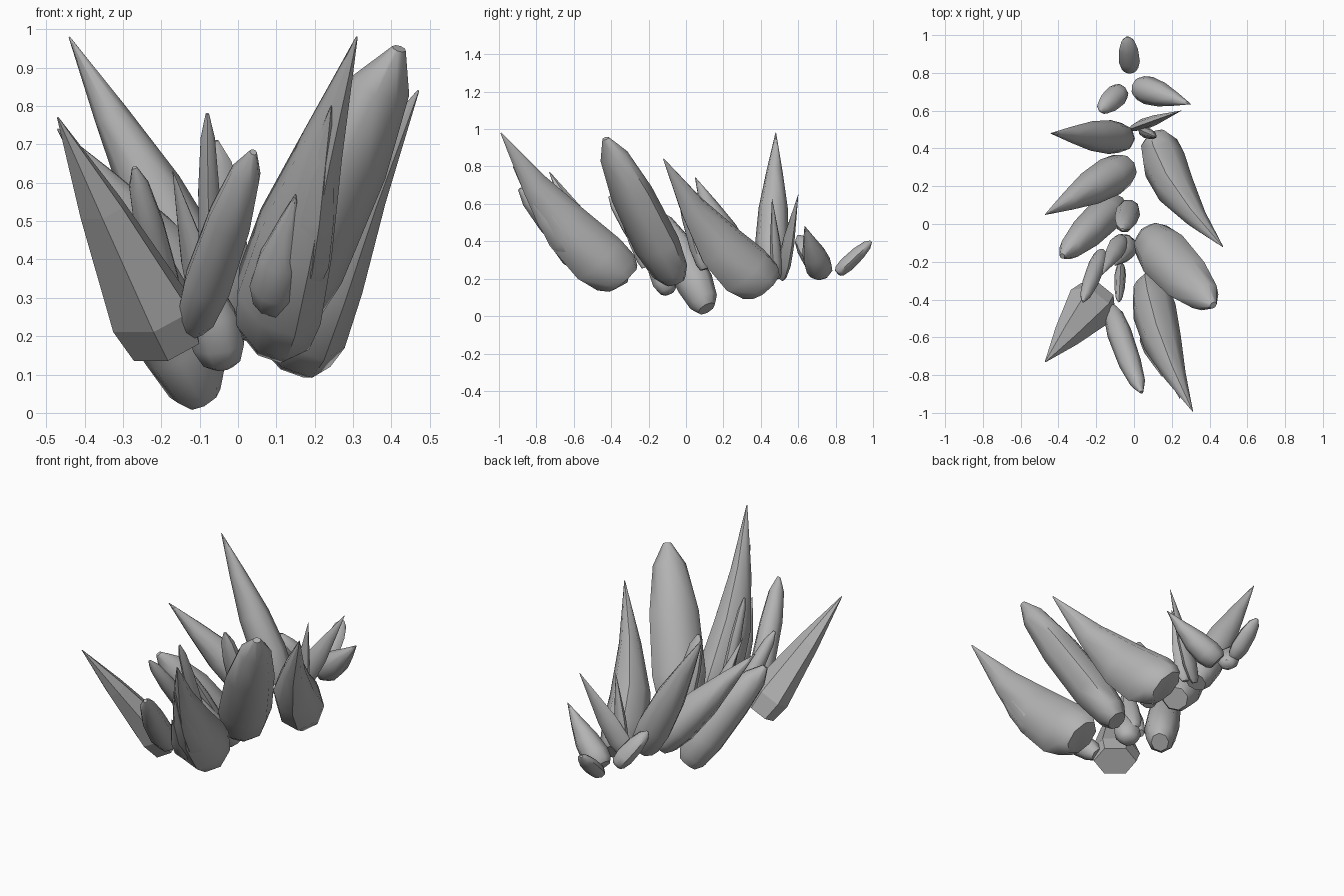
import bpy, bmesh, math
from mathutils import Vector

old = bpy.data.objects.get("Cube")
if old:
    bpy.data.objects.remove(old, do_unlink=True)

grey = bpy.data.materials.new("stone_grey")
grey.use_nodes = True
grey.diffuse_color = (0.45, 0.45, 0.45, 1)
grey.node_tree.nodes["Principled BSDF"].inputs["Base Color"].default_value = (0.45, 0.45, 0.45, 1)

# Lengthwise outlines: (position along the shard, share of full width)
SPIKE = [(0, .4), (.05, .72), (.2, 1), (.45, .88), (.72, .46), (1, .02)]
BROAD = [(0, .66), (.06, .88), (.2, 1), (.45, .87), (.72, .48), (1, .02)]
BLUNT = [(0, .5), (.07, .8), (.26, 1), (.62, .92), (.88, .62), (1, .15)]
CUT = [(0, .85), (.14, 1), (.6, .54), (1, .02)]


def shard(name, base, tip, width, depth, outline=SPIKE, sides=8, bend=(0, 0, 0), smooth=True):
    """Loft an oval section from base to tip; bend shifts the middle of the shard."""
    base, tip, bend = Vector(base), Vector(tip), Vector(bend)
    axis = tip - base
    across = axis.cross(Vector((0, 0, 1))).normalized()
    up = across.cross(axis).normalized()
    bm = bmesh.new()
    rings = []
    for t, share in outline:
        centre = base + axis * t + bend * math.sin(math.pi * t)
        ring = []
        for i in range(sides):
            a = math.tau * i / sides
            ring.append(bm.verts.new(centre + across * math.cos(a) * width / 2 * share
                                     + up * math.sin(a) * depth / 2 * share))
        rings.append(ring)
    for low, high in zip(rings, rings[1:]):
        for i in range(sides):
            j = (i + 1) % sides
            bm.faces.new((low[i], low[j], high[j], high[i]))
    bm.faces.new(rings[0])
    bm.faces.new(rings[-1])
    bmesh.ops.recalc_face_normals(bm, faces=bm.faces)
    mesh = bpy.data.meshes.new(name)
    bm.to_mesh(mesh)
    bm.free()
    mesh.materials.append(grey)
    obj = bpy.data.objects.new(name, mesh)
    bpy.context.collection.objects.link(obj)
    if smooth:
        bpy.ops.object.select_all(action="DESELECT")
        obj.select_set(True)
        bpy.context.view_layer.objects.active = obj
        bpy.ops.object.shade_smooth_by_angle(angle=math.radians(50))


# Large front shard with its side prongs
shard("front_left_spike", (.085, -.335, .2), (.31, -.99, .98), .235, .32, BROAD, bend=(-.035, 0, -.085))
shard("front_left_prong_outer", (.16, -.57, .32), (.243, -.925, .8), .14, .18)
shard("front_left_prong_inner", (.085, -.55, .27), (.15, -.81, .57), .14, .15)

# Large blunt shard on the left
shard("left_blunt_shard", (.07, -.06, .19), (.42, -.43, .95), .28, .22, BLUNT, bend=(-.01, 0, -.01))

# Large rear left shard with its prongs
shard("rear_left_spike", (.13, .425, .165), (.47, -.12, .84), .24, .32, BROAD, bend=(-.06, 0, -.09))
shard("rear_left_prong", (.22, .22, .3), (.34, -.01, .54), .14, .15)

# Faceted front right shard
shard("front_right_facet", (-.19, -.385, .18), (-.47, -.73, .77), .27, .2, CUT, 6, smooth=False)

# Right-hand shards
shard("rear_right_spike", (-.05, .455, .25), (-.44, .48, .98), .18, .19, BROAD)
shard("rear_right_prong", (-.14, .44, .4), (-.31, .46, .76), .13, .13)
shard("right_spike", (-.04, .3, .21), (-.47, .05, .74), .21, .2, BROAD)
shard("right_blunt_shard", (-.09, .11, .04), (-.38, -.17, .56), .19, .21, BLUNT, bend=(.015, .015, 0))

# Slim shards along the centre
shard("front_centre_shard", (-.12, -.45, .22), (.04, -.89, .68), .13, .14, BLUNT, bend=(0, -.015, 0))
shard("centre_right_shard", (-.17, -.15, .24), (-.27, -.41, .64), .09, .09, BLUNT)
shard("centre_needle", (-.07, -.22, .26), (-.08, -.41, .78), .06, .07, BLUNT)
shard("centre_shard", (-.02, .1, .25), (-.06, -.03, .71), .13, .1, BLUNT)
shard("centre_splinter", (-.06, -.07, .2), (-.17, -.27, .63), .1, .07)
shard("centre_root", (-.04, -.09, .12), (-.1, -.22, .42), .15, .13)

# Small shards at the back
shard("back_needle", (.0, .51, .2), (.25, .6, .65), .06, .12)
shard("back_short_needle", (.05, .49, .2), (.12, .46, .63), .06, .09)
shard("back_left_shard", (.02, .725, .23), (.3, .635, .48), .15, .15, BROAD, bend=(0, 0, -.015))
shard("back_right_shard", (-.06, .71, .25), (-.18, .6, .43), .12, .1, BLUNT)
shard("back_end_shard", (-.02, .81, .23), (-.035, .99, .4), .11, .08, BLUNT)
